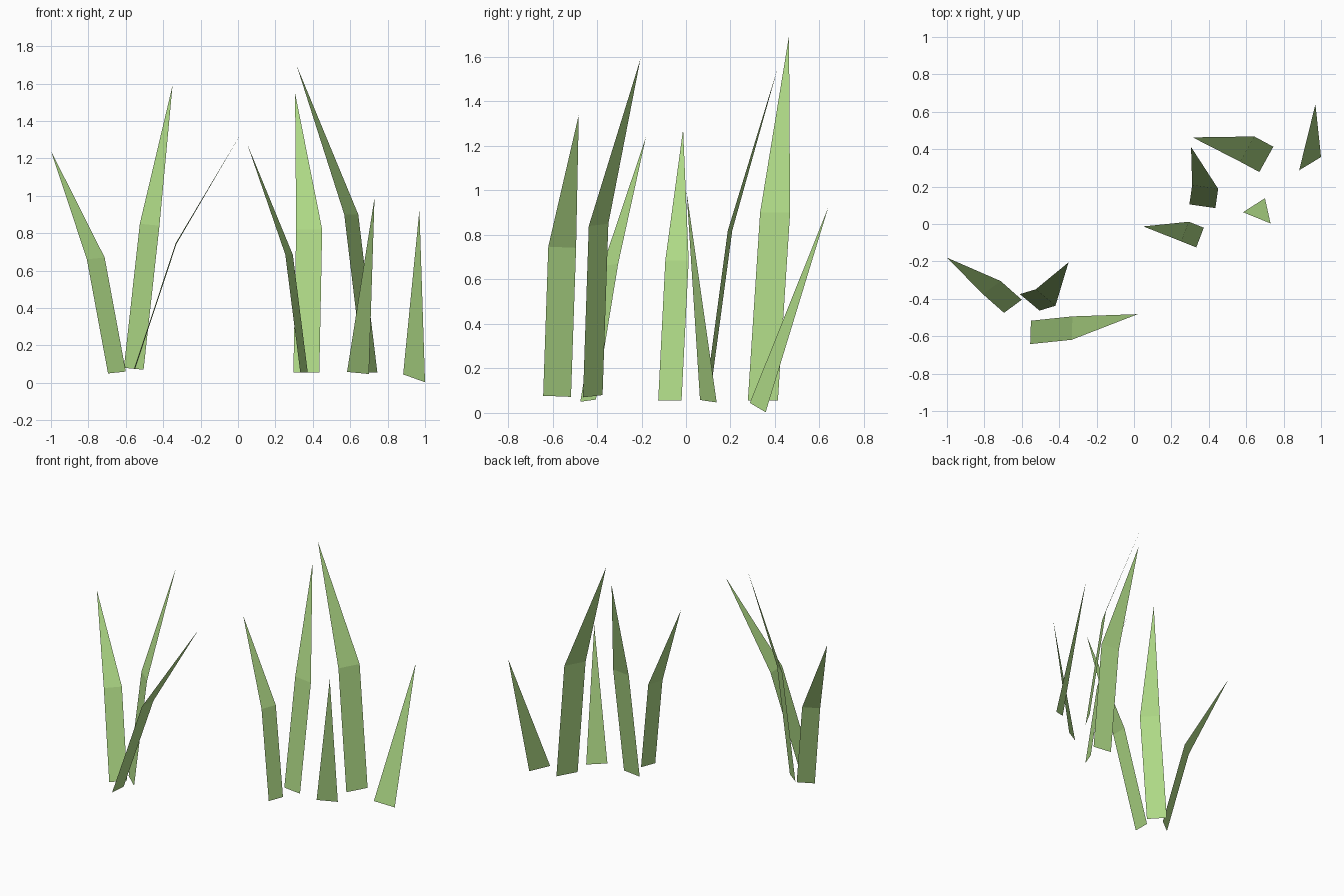
import bpy
from mathutils import Vector

green = bpy.data.materials.new("grass_green")
green.diffuse_color = (0.434, 0.708, 0.243, 1)


def blade(name, base_a, base_b, tip, lean=None):
    """Flat pointed leaf: the base edge is shifted by lean to the bend, then runs to the tip."""
    a, b, tip = Vector(base_a), Vector(base_b), Vector(tip)
    if lean:
        lean = Vector(lean)
        verts = [a, b, b + lean, a + lean, tip]
        faces = [(0, 1, 2, 3), (3, 2, 4)]
    else:
        verts, faces = [a, b, tip], [(0, 1, 2)]
    mesh = bpy.data.meshes.new(name)
    mesh.from_pydata(verts, [], faces)
    mesh.materials.append(green)
    # turn the upper side of the leaf outwards
    if mesh.polygons[0].normal.z < 0:
        mesh.flip_normals()
    bpy.context.collection.objects.link(bpy.data.objects.new(name, mesh))


# left tuft: three bent blades
blade("left_blade_outer", (-0.695, -0.475, 0.05), (-0.60, -0.405, 0.06),
      (-1.0, -0.18, 1.24), (-0.113, 0.10, 0.61))
blade("left_blade_tall", (-0.61, -0.375, 0.08), (-0.505, -0.463, 0.07),
      (-0.35, -0.205, 1.59), (0.085, 0.026, 0.77))
blade("left_blade_inner", (-0.555, -0.642, 0.077), (-0.551, -0.517, 0.072),
      (0.02, -0.482, 1.34), (0.222, 0.023, 0.67))

# right tuft: three bent blades
blade("right_blade_inner", (0.333, -0.125, 0.055), (0.373, -0.02, 0.055),
      (0.05, -0.013, 1.275), (-0.08, 0.032, 0.63))
blade("right_blade_middle", (0.296, 0.105, 0.055), (0.435, 0.085, 0.055),
      (0.305, 0.412, 1.55), (0.015, 0.103, 0.765))
blade("right_blade_tall", (0.67, 0.278, 0.055), (0.745, 0.413, 0.055),
      (0.314, 0.463, 1.695), (-0.102, 0.055, 0.845))

# right tuft: two short straight blades
blade("short_blade_front", (0.583, 0.063, 0.058), (0.70, 0.138, 0.047),
      (0.73, 0.003, 0.99))
blade("short_blade_right", (0.883, 0.287, 0.045), (1.0, 0.358, 0.003),
      (0.97, 0.64, 0.925))
